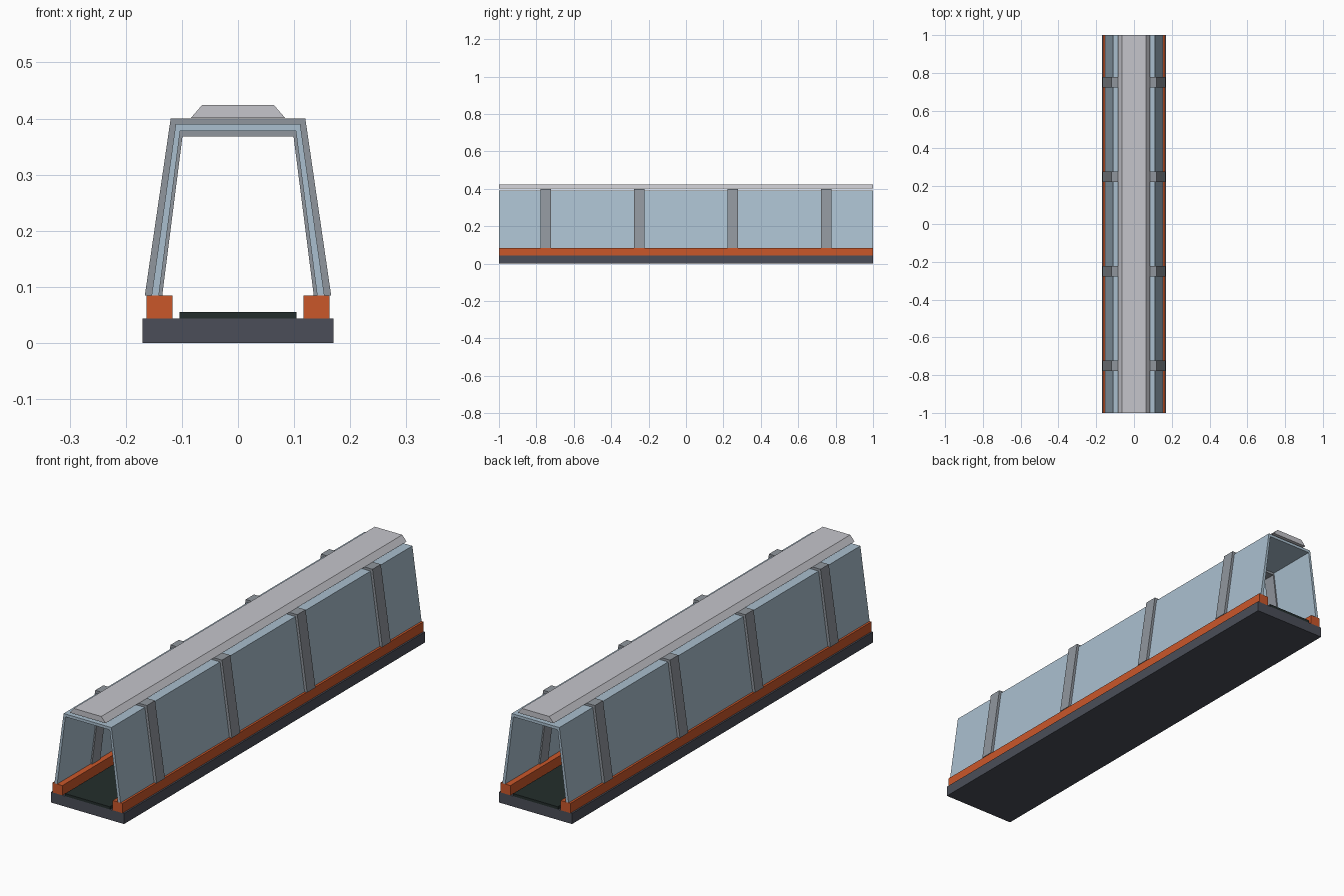
import bpy
import bmesh

if "Cube" in bpy.data.objects:
    bpy.data.objects.remove(bpy.data.objects["Cube"], do_unlink=True)


def material(name, color):
    mat = bpy.data.materials.new(name)
    mat.use_nodes = True
    mat.diffuse_color = (*color, 1)
    bsdf = next(n for n in mat.node_tree.nodes if n.type == "BSDF_PRINCIPLED")
    bsdf.inputs["Base Color"].default_value = (*color, 1)
    return mat


glass = material("pale blue glass", (0.40, 0.52, 0.62))
steel = material("grey steel", (0.28, 0.305, 0.337))
roof = material("light grey roof", (0.56, 0.56, 0.60))
orange = material("orange rail", (0.59, 0.095, 0.023))
slab = material("dark slate", (0.07, 0.076, 0.098))
floor = material("dark green floor", (0.017, 0.027, 0.025))


def extrude(name, profile, mat, length=2.0, y=0.0):
    """Sweep a closed x-z profile along y, centred on y."""
    bm = bmesh.new()
    face = bm.faces.new([bm.verts.new((x, y - length / 2, z)) for x, z in profile])
    swept = bmesh.ops.extrude_face_region(bm, geom=[face])["geom"]
    verts = [v for v in swept if isinstance(v, bmesh.types.BMVert)]
    bmesh.ops.translate(bm, verts=verts, vec=(0, length, 0))
    bmesh.ops.recalc_face_normals(bm, faces=bm.faces)
    mesh = bpy.data.meshes.new(name)
    bm.to_mesh(mesh)
    bm.free()
    mesh.materials.append(mat)
    obj = bpy.data.objects.new(name, mesh)
    bpy.context.collection.objects.link(obj)
    return obj


def rect(x0, x1, z0, z1):
    return [(x0, z0), (x1, z0), (x1, z1), (x0, z1)]


def arch(outer_foot, outer_top, outer_z, inner_foot, inner_top, inner_z, foot_z=0.085):
    """Profile of a tapering, flat-topped arch that is open below."""
    right = [(inner_top, inner_z), (inner_foot, foot_z),
             (outer_foot, foot_z), (outer_top, outer_z)]
    return right + [(-x, z) for x, z in reversed(right)]


# Base slab, walkway and side rails
extrude("base", rect(-0.17, 0.17, 0, 0.044), slab)
extrude("walkway", rect(-0.104, 0.104, 0.044, 0.055), floor)
for side, s in (("left", 1), ("right", -1)):
    extrude(side + "_rail", rect(s * 0.117, s * 0.163, 0.044, 0.085), orange)

# Glass tunnel shell
extrude("glass_shell", arch(0.154, 0.111, 0.39, 0.141, 0.103, 0.378), glass)

# Steel ribs wrapping the glass
for i in range(4):
    extrude(f"rib_{i + 1}", arch(0.166, 0.12, 0.40, 0.135, 0.099, 0.368),
            steel, 0.055, -0.75 + 0.5 * i)

# Bevelled roof cap resting on the ribs
extrude("roof_cap", [(-0.084, 0.401), (0.084, 0.401), (0.064, 0.424), (-0.064, 0.424)], roof)
